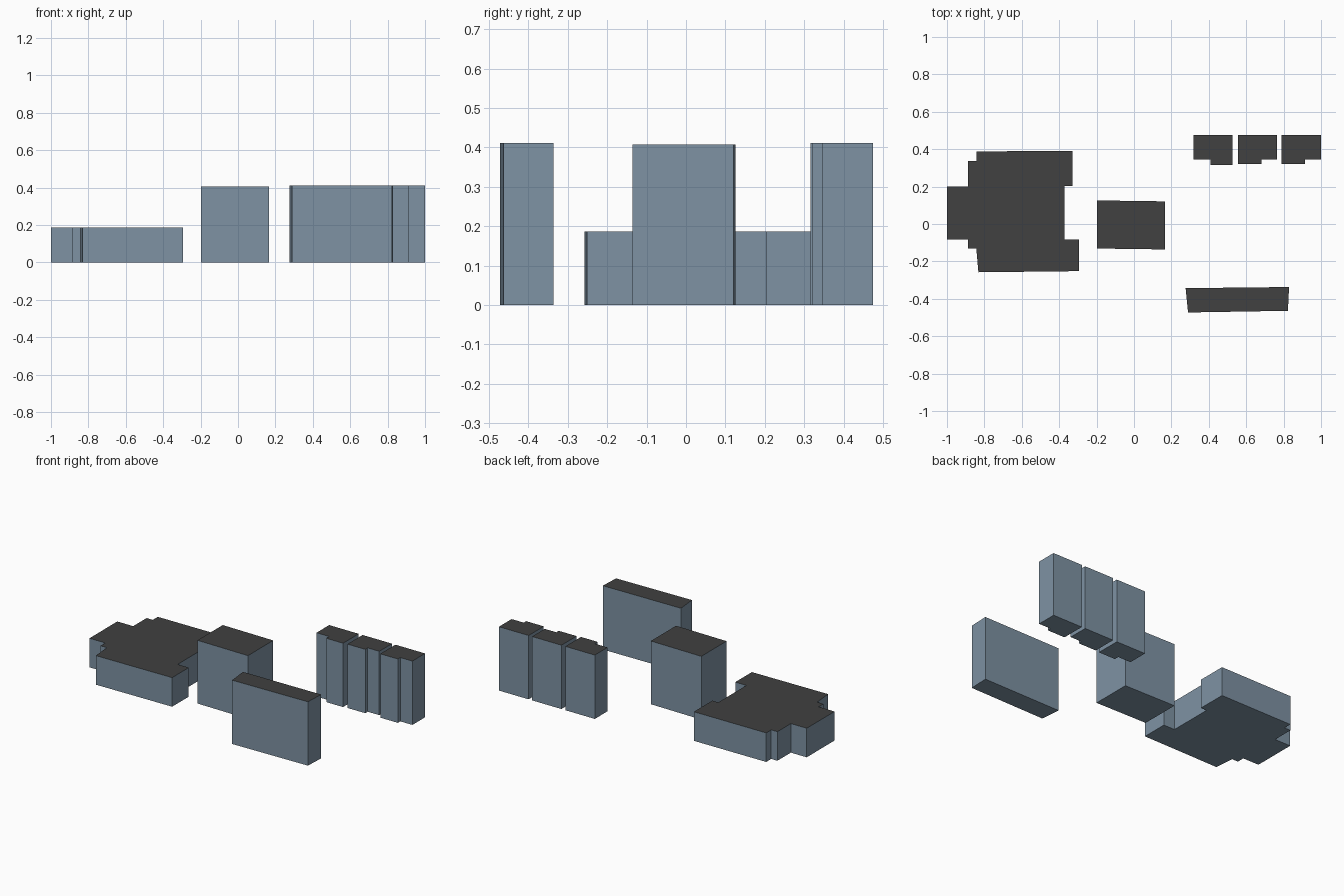
import bpy
import bmesh

if "Cube" in bpy.data.objects:
    bpy.data.objects.remove(bpy.data.objects["Cube"])


def material(name, rgb):
    m = bpy.data.materials.new(name)
    m.diffuse_color = (*rgb, 1)
    m.use_nodes = True
    m.node_tree.nodes["Principled BSDF"].inputs["Base Color"].default_value = m.diffuse_color
    return m


wall = material("blue_grey_wall", (0.21, 0.29, 0.37))
roof = material("charcoal_roof", (0.052, 0.052, 0.052))


def building(name, outline, height):
    """Extrude a footprint (counter-clockwise) and colour its roof dark."""
    bm = bmesh.new()
    base = bm.faces.new([bm.verts.new((x, y, 0)) for x, y in outline])
    ext = bmesh.ops.extrude_face_region(bm, geom=[base], use_keep_orig=True)
    top = [v for v in ext["geom"] if isinstance(v, bmesh.types.BMVert)]
    bmesh.ops.translate(bm, verts=top, vec=(0, 0, height))
    bmesh.ops.recalc_face_normals(bm, faces=bm.faces)
    for f in bm.faces:
        f.material_index = 1 if f.normal.z > 0.5 else 0
    mesh = bpy.data.meshes.new(name)
    bm.to_mesh(mesh)
    bm.free()
    mesh.materials.append(wall)
    mesh.materials.append(roof)
    obj = bpy.data.objects.new(name, mesh)
    bpy.context.collection.objects.link(obj)
    return obj


# Low building with stepped wings
building("low_hall", [
    (-1.0, -0.083), (-0.887, -0.083), (-0.887, -0.131), (-0.843, -0.131),
    (-0.832, -0.258), (-0.293, -0.252), (-0.293, -0.083), (-0.372, -0.083),
    (-0.372, 0.203), (-0.33, 0.203), (-0.33, 0.391), (-0.843, 0.388),
    (-0.843, 0.337), (-0.887, 0.337), (-0.887, 0.2), (-1.0, 0.2)], 0.187)

# Central block
building("central_block", [
    (-0.197, -0.131), (0.166, -0.136), (0.166, 0.121), (-0.197, 0.126)], 0.407)

# Long front slab, slightly skewed
building("front_slab", [
    (0.289, -0.473), (0.823, -0.464), (0.829, -0.337), (0.276, -0.343)], 0.411)

# Row of three houses, each with a shallow front bay
for i, (x0, x1, b0, b1, yb) in enumerate([
        (0.317, 0.527, 0.408, 0.527, 0.316),
        (0.555, 0.764, 0.555, 0.682, 0.321),
        (0.789, 1.0, 0.789, 0.914, 0.321)]):
    yf, yr = 0.346, 0.475
    if b0 == x0:
        outline = [(x0, yb), (b1, yb), (b1, yf), (x1, yf), (x1, yr), (x0, yr)]
    else:
        outline = [(x0, yf), (b0, yf), (b0, yb), (x1, yb), (x1, yr), (x0, yr)]
    building(f"row_house_{i + 1}", outline, 0.411)
